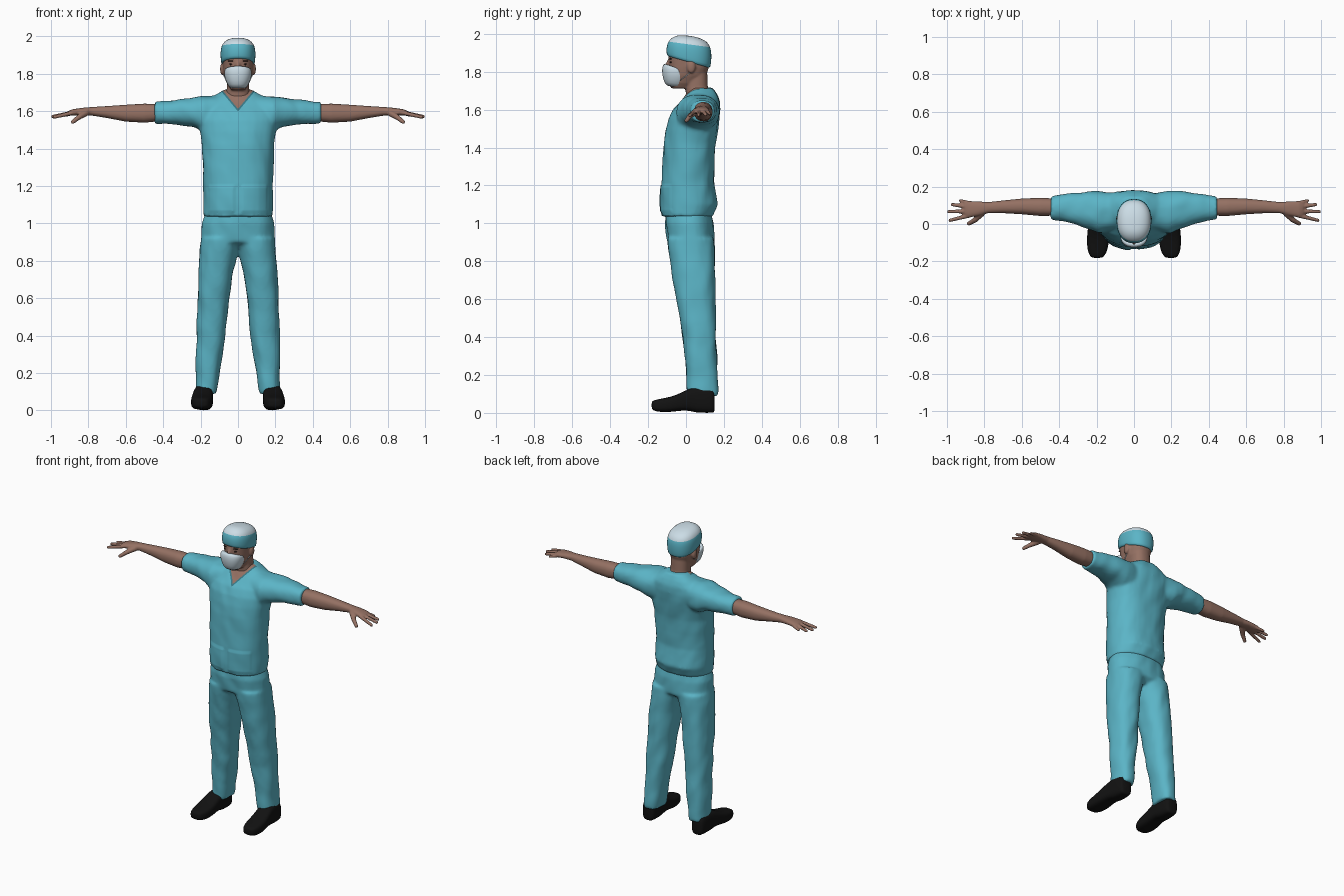
import bpy, bmesh, math
from mathutils import Vector, Matrix, noise


def material(name, rgb):
    m = bpy.data.materials.new(name)
    m.diffuse_color = (*rgb, 1)
    return m


TEAL = material("teal cloth", (0.105, 0.46, 0.57))
TRIM = material("dark teal trim", (0.04, 0.19, 0.24))
SKIN = material("brown skin", (0.30, 0.165, 0.125))
PALE = material("pale cloth", (0.60, 0.72, 0.79))
BLACK = material("black leather", (0.006, 0.006, 0.006))
DARK = material("dark brown", (0.03, 0.016, 0.012))


def loft(bm, rings, axis="Z", side=1, power=2.3, n=32):
    """Skin superellipse rings (t, u0, u1, v0, v1, tilt) placed along an axis."""
    loops = []
    for t, u0, u1, v0, v1, *tilt in rings:
        k = tilt[0] if tilt else 0
        loop = []
        for i in range(n):
            a = 2 * math.pi * i / n
            c, s = math.cos(a), math.sin(a)
            du = math.copysign(abs(c) ** (2 / power), c) * (u1 - u0) / 2
            dv = math.copysign(abs(s) ** (2 / power), s) * (v1 - v0) / 2
            u, v = (u0 + u1) / 2 + du, (v0 + v1) / 2 + dv
            co = {"Z": (u, v, t + k * dv), "X": (t, u, v), "Y": (u, t, v)}[axis]
            loop.append(bm.verts.new((co[0] * side, co[1], co[2])))
        loops.append(loop)
    for a, b in zip(loops, loops[1:]):
        for i in range(n):
            j = (i + 1) % n
            bm.faces.new((a[i], a[j], b[j], b[i]))
    bm.faces.new(loops[0])
    bm.faces.new(loops[-1])


def ball(bm, pos, size):
    m = Matrix.Translation(pos) @ Matrix.Diagonal((*size, 1))
    bmesh.ops.create_uvsphere(bm, u_segments=16, v_segments=10, radius=1, matrix=m)


def rod(bm, p, q, r0, r1):
    """Tapered rod with a rounded tip."""
    p, q = Vector(p), Vector(q)
    d = q - p
    m = Matrix.Translation((p + q) / 2) @ d.to_track_quat("Z", "Y").to_matrix().to_4x4()
    bmesh.ops.create_cone(bm, cap_ends=True, segments=12, radius1=r0, radius2=r1,
                          depth=d.length, matrix=m)
    ball(bm, q, (r1, r1, r1))


def finish(bm, name, mats, voxel=0, smooth=5, subsurf=0):
    bmesh.ops.recalc_face_normals(bm, faces=bm.faces)
    me = bpy.data.meshes.new(name)
    bm.to_mesh(me)
    bm.free()
    ob = bpy.data.objects.new(name, me)
    bpy.context.collection.objects.link(ob)
    for m in mats:
        me.materials.append(m)
    bpy.ops.object.select_all(action="DESELECT")
    bpy.context.view_layer.objects.active = ob
    ob.select_set(True)
    if voxel:
        mod = ob.modifiers.new("fuse", "REMESH")
        mod.mode, mod.voxel_size = "VOXEL", voxel
        bpy.ops.object.modifier_apply(modifier=mod.name)
        mod = ob.modifiers.new("soften", "SMOOTH")
        mod.factor, mod.iterations = 0.5, smooth
        bpy.ops.object.modifier_apply(modifier=mod.name)
    if subsurf:
        ob.modifiers.new("round", "SUBSURF").levels = subsurf
        ob.modifiers["round"].render_levels = subsurf
    for p in ob.data.polygons:
        p.use_smooth = True
    return ob


def folds(bm, amount):
    """Soft cloth wrinkles."""
    bm.normal_update()
    for v, n in [(v, v.normal.copy()) for v in bm.verts]:
        c = v.co
        v.co = c + n * amount * noise.noise(Vector((c.x * 13, c.y * 13, c.z * 9 + c.x * 8)))


# Shirt: torso and two sleeves fused
bm = bmesh.new()
loft(bm, [(1.035, -.182, .182, -.13, .14), (1.10, -.186, .186, -.133, .168),
          (1.15, -.186, .186, -.133, .16), (1.22, -.187, .187, -.13, .148),
          (1.32, -.19, .19, -.122, .15), (1.42, -.194, .194, -.118, .158),
          (1.49, -.205, .205, -.108, .168), (1.55, -.215, .215, -.092, .176),
          (1.60, -.21, .21, -.068, .18), (1.645, -.185, .185, -.028, .178),
          (1.68, -.135, .135, .0, .165), (1.715, -.072, .072, .025, .145)])
for s in (1, -1):
    loft(bm, [(.10, -.03, .165, 1.49, 1.685), (.19, -.05, .178, 1.49, 1.68),
              (.24, -.03, .176, 1.515, 1.672), (.32, .0, .166, 1.528, 1.662),
              (.40, .018, .155, 1.532, 1.652), (.445, .025, .148, 1.532, 1.65)], "X", s)
shirt = finish(bm, "shirt", [TEAL, TRIM, SKIN], voxel=.01, smooth=5)
bm = bmesh.new()
bm.from_mesh(shirt.data)
folds(bm, .005)
for v in bm.verts:  # two front pockets
    if v.co.y < -.06 and 1.06 < v.co.z < 1.2 and .02 < abs(v.co.x) < .155:
        v.co.y -= .005
for z0 in (1.612, 1.598):  # V neckline and its trim
    for s in (1, -1):
        bmesh.ops.bisect_plane(bm, geom=bm.verts[:] + bm.edges[:] + bm.faces[:],
                               plane_co=(0, 0, z0), plane_no=(-1.2 * s, 0, 1))
for f in bm.faces:
    c = f.calc_center_median()
    h = c.z - 1.2 * abs(c.x)
    if c.y < .07 and h > 1.598:
        f.material_index = 2 if h > 1.612 else 1
    else:
        f.material_index = 0
    f.smooth = True
bm.to_mesh(shirt.data)
bm.free()

# Trousers: pelvis and two legs fused
bm = bmesh.new()
loft(bm, [(.87, -.09, .09, -.04, .11), (.90, -.197, .197, -.098, .149),
          (1.0, -.192, .192, -.112, .145), (1.07, -.17, .17, -.105, .13)])
for s in (1, -1):
    loft(bm, [(.09, .113, .224, .008, .17), (.2, .098, .226, .002, .167),
              (.4, .066, .222, -.017, .158), (.6, .047, .216, -.052, .156),
              (.75, .024, .209, -.077, .153), (.86, -.004, .203, -.092, .151),
              (.92, -.02, .197, -.098, .148)], "Z", s)
trousers = finish(bm, "trousers", [TEAL], voxel=.01, smooth=5)
bm = bmesh.new()
bm.from_mesh(trousers.data)
folds(bm, .006)
bm.to_mesh(trousers.data)
bm.free()

for s, side in ((1, "left"), (-1, "right")):
    # Arm with palm and fingers
    bm = bmesh.new()
    loft(bm, [(.40, .045, .135, 1.548, 1.637), (.50, .043, .14, 1.538, 1.64),
              (.60, .052, .136, 1.544, 1.634), (.70, .058, .126, 1.563, 1.627),
              (.78, .058, .117, 1.576, 1.622), (.83, .044, .121, 1.578, 1.618),
              (.885, .034, .123, 1.575, 1.61), (.905, .042, .112, 1.578, 1.602)], "X", s)
    for p, q, r in (((.88, .045, 1.592), (.983, .02, 1.568), .012),
                    ((.88, .068, 1.593), (.991, .066, 1.571), .012),
                    ((.88, .09, 1.593), (.972, .104, 1.573), .012),
                    ((.87, .11, 1.592), (.928, .125, 1.576), .011),
                    ((.81, .06, 1.592), (.85, .022, 1.568), .018),
                    ((.85, .022, 1.568), (.883, .002, 1.542), .014)):
        rod(bm, (p[0] * s, *p[1:]), (q[0] * s, *q[1:]), r, r * .8)
    finish(bm, side + "_arm", [SKIN], voxel=.0055, smooth=3)

    # Shoe
    bm = bmesh.new()
    loft(bm, [(-.182, .172, .222, .022, .058), (-.172, .158, .236, .012, .066),
              (-.14, .14, .25, .004, .074), (-.08, .132, .253, .004, .084),
              (-.03, .134, .248, .012, .104), (.02, .134, .24, .012, .13),
              (.05, .132, .236, .0, .138), (.11, .134, .232, .0, .138),
              (.142, .14, .226, .0, .125), (.152, .15, .216, .004, .11)],
         "Y", s, power=3.2, n=20)
    finish(bm, side + "_shoe", [BLACK], subsurf=1)

    # Eye, eyebrow and mask straps
    bm = bmesh.new()
    ball(bm, (.033 * s, -.078, 1.85), (.014, .008, .006))
    ball(bm, (.034 * s, -.08, 1.868), (.02, .009, .0035))
    finish(bm, side + "_eye_and_brow", [DARK])
    bm = bmesh.new()
    rod(bm, (.066 * s, -.045, 1.815), (.085 * s, .03, 1.85), .002, .002)
    rod(bm, (.06 * s, -.03, 1.755), (.083 * s, .035, 1.805), .002, .002)
    finish(bm, side + "_mask_strap", [PALE])

# Head with neck, nose and ears
bm = bmesh.new()
loft(bm, [(1.712, -.078, .02, -.075, .03)[:1] + (-.036, .036, -.078, .03),
          (1.74, -.055, .055, -.092, .07), (1.78, -.071, .071, -.092, .105),
          (1.82, -.079, .079, -.09, .12), (1.87, -.083, .083, -.092, .126),
          (1.92, -.082, .082, -.088, .12), (1.96, -.06, .06, -.06, .09)])
loft(bm, [(1.64, -.075, .075, .0, .15), (1.68, -.067, .067, .0, .13),
          (1.72, -.06, .06, -.005, .115), (1.80, -.06, .06, -.005, .112)])
rod(bm, (0, -.085, 1.865), (0, -.105, 1.82), .01, .013)
for s in (1, -1):
    ball(bm, (.084 * s, .028, 1.825), (.012, .022, .034))
finish(bm, "head", [SKIN], voxel=.006, smooth=3)

# Face mask
bm = bmesh.new()
loft(bm, [(1.718, -.036, .036, -.098, -.02, -.1), (1.735, -.054, .054, -.115, -.005, -.1),
          (1.775, -.071, .071, -.126, .01, -.15), (1.805, -.074, .074, -.127, .005, -.25),
          (1.822, -.071, .071, -.118, .0, -.35), (1.824, -.062, .062, -.105, -.01, -.35)])
finish(bm, "face_mask", [PALE], subsurf=1)

# Surgical cap: teal band below, pale crown above
bm = bmesh.new()
loft(bm, [(1.85, -.082, .082, -.092, .12, -.28), (1.852, -.09, .09, -.101, .128, -.28),
          (1.88, -.093, .093, -.104, .134, -.24), (1.915, -.094, .094, -.102, .135, -.18),
          (1.945, -.09, .09, -.094, .13, -.13), (1.968, -.077, .077, -.077, .112, -.1),
          (1.984, -.052, .052, -.052, .075, -.1), (1.991, -.022, .022, -.025, .03, -.08)])
for f in bm.faces:
    f.material_index = 1 if min(v.co.z + .13 * v.co.y for v in f.verts) > 1.944 else 0
finish(bm, "cap", [TEAL, PALE], subsurf=1)
